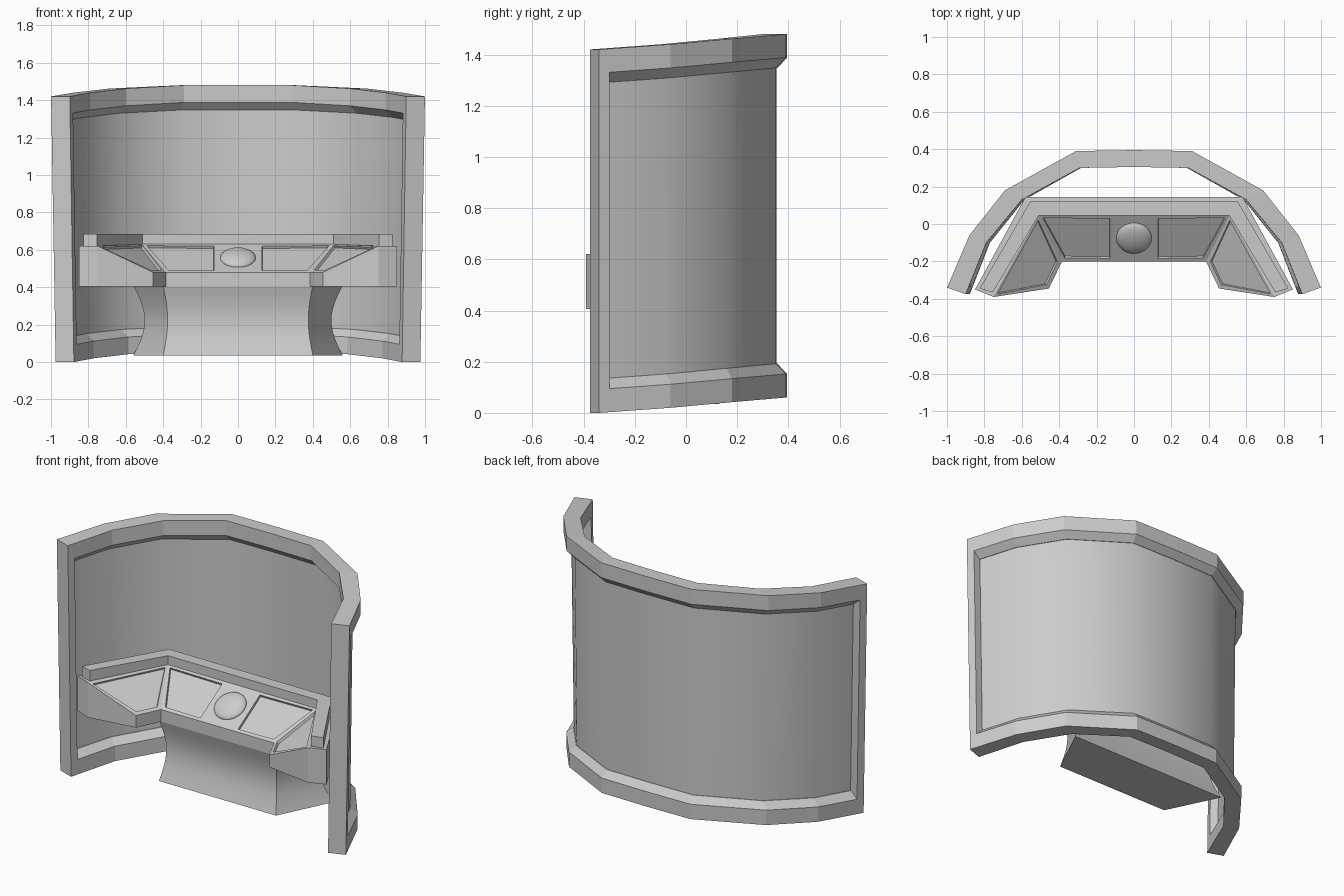
import bpy, bmesh, math

if "Cube" in bpy.data.objects:
    bpy.data.objects.remove(bpy.data.objects["Cube"])

def make(name, verts, faces, smooth=None):
    bm = bmesh.new()
    vs = [bm.verts.new(v) for v in verts]
    for f in faces:
        bm.faces.new([vs[i] for i in f])
    bmesh.ops.recalc_face_normals(bm, faces=bm.faces)
    me = bpy.data.meshes.new(name)
    bm.to_mesh(me)
    bm.free()
    ob = bpy.data.objects.new(name, me)
    bpy.context.collection.objects.link(ob)
    if smooth:
        bpy.context.view_layer.objects.active = ob
        ob.select_set(True)
        bpy.ops.object.shade_smooth_by_angle(angle=math.radians(smooth))
        ob.select_set(False)
    return ob

def loft(name, rings, smooth=None):
    n = len(rings[0])
    verts = [v for r in rings for v in r]
    faces = [(k*n+i, k*n+(i+1) % n, (k+1)*n+(i+1) % n, (k+1)*n+i)
             for k in range(len(rings)-1) for i in range(n)]
    faces += [tuple(range(n)), tuple(range((len(rings)-1)*n, len(rings)*n))]
    return make(name, verts, faces, smooth)

def mirrored(half, z):
    pts = half + [(-x, y) for x, y in reversed(half)]
    return [(x, y, z) for x, y in pts]

# Curved screen: plan stations (outer x, y, inner x, y, lift)
right = [(0.31, 0.39, 0.29, 0.30, 0.06), (0.69, 0.18, 0.60, 0.13, 0.042),
         (0.88, -0.06, 0.79, -0.10, 0.02), (1.0, -0.34, 0.90, -0.375, 0.0)]
stations = [(-a, b, -c, d, e) for a, b, c, d, e in reversed(right)]
stations += [(0, 0.395, 0, 0.305, 0.06)] + right
HEIGHT = 1.42

def screen_row(depth, z, end):
    rows = [list(s) for s in stations]
    for i, j in ((0, 1), (-1, -2)):
        rows[i] = [a + (b-a)*end for a, b in zip(stations[i], stations[j])]
    out = []
    for ox, oy, ix, iy, lift in rows:
        zz = z + lift
        taper = 1 - 0.025*(1 - zz/1.45)
        out.append(((ox + (ix-ox)*depth)*taper, oy + (iy-oy)*depth, zz))
    return out

def screen_ring(depth, inset, end):
    return (screen_row(depth, inset, end)
            + screen_row(depth, HEIGHT-inset, end)[::-1])

# Frame: bevelled border swept round the screen
rings = [screen_ring(0, 0, 0), screen_ring(0, 0.092, 0.15),
         screen_ring(0.42, 0.132, 0.19), screen_ring(0.58, 0.132, 0.19),
         screen_ring(1, 0.092, 0.15), screen_ring(1, 0, 0)]
n, m = len(rings[0]), len(rings)
make("screen_frame", [v for r in rings for v in r],
     [(k*n+i, k*n+(i+1) % n, ((k+1) % m)*n+(i+1) % n, ((k+1) % m)*n+i)
      for k in range(m) for i in range(n)])

# Panel: thin smooth sheet set in the frame
c = len(stations)
verts, faces = [], []
for depth in (0.45, 0.55):
    o = len(verts)
    verts += screen_row(depth, 0.128, 0.18) + screen_row(depth, HEIGHT-0.128, 0.18)
    faces += [(o+i, o+i+1, o+c+i+1, o+c+i) for i in range(c-1)]
k = 2*c
edge = list(range(c)) + list(range(2*c-1, c-1, -1))
faces += [(a, b, b+k, a+k) for a, b in zip(edge, edge[1:]+edge[:1])]
make("screen_panel", verts, faces, 40)

# Console: sloped desk with wings, one half mirrored
base = [(0, -0.2), (0.385, -0.2), (0.455, -0.345), (0.75, -0.39),
        (0.85, -0.35), (0.58, 0.145), (0, 0.145)]
tops = [0.48, 0.48, 0.48, 0.62, 0.62, 0.62, 0.62]
verts = [(x, y, 0.405) for x, y in base] + [(x, y, z) for (x, y), z in zip(base, tops)]
verts += [(0, 0.045, 0.63), (0.11, 0.045, 0.63), (0.51, 0.045, 0.63), (0.11, -0.2, 0.48)]
faces = [(0, 6, 5, 4, 3, 2, 1), (0, 1, 8, 17, 7)]
faces += [(i, i+1, i+8, i+7) for i in range(1, 6)]
faces += [(7, 17, 15, 14), (17, 8, 16, 15), (8, 9, 10, 16),
          (16, 10, 11, 12), (14, 15, 16, 12, 13)]
console = make("console_desk", verts, faces)
bm = bmesh.new()
bm.from_mesh(console.data)
bm.faces.ensure_lookup_table()
for f in bm.faces:
    if f.normal.z < 0 and f.calc_center_median().z > 0.5 and abs(f.normal.z) > 0.5:
        bmesh.ops.reverse_faces(bm, faces=bm.faces)
        break
# Sunken control panels
wells = [bm.faces[8], bm.faces[9]]
bmesh.ops.inset_individual(bm, faces=wells, thickness=0.027)
bmesh.ops.inset_individual(bm, faces=wells, thickness=0.002, depth=-0.014)
bm.to_mesh(console.data)
bm.free()
mod = console.modifiers.new("Mirror", 'MIRROR')
mod.use_axis[0] = True

# Raised rim along the back of the desk
rim = [(0.755, -0.365), (0.825, -0.345), (0.555, 0.12)]
rim_inner = (0.51, 0.045)
outline = [rim_inner] + rim
pts = outline + [(-x, y) for x, y in reversed(outline)]
N = len(pts)
make("console_rim", [(x, y, z) for z in (0.6, 0.685) for x, y in pts],
     [(i, (i+1) % N, N+(i+1) % N, N+i) for i in range(N)]
     + [tuple(range(N)), tuple(range(N, 2*N))])

# Pedestal: waisted trapezoid column
levels = []
for i in range(13):
    u = i/12
    d = 0.038*math.sin(math.pi*u)
    levels.append(mirrored([(0.40-0.63*d, -0.2+d), (0.56-1.6*d, 0.13-d)],
                           0.035 + 0.375*u))
loft("pedestal", levels, 30)

# Control ball: shallow dome on the desk slope
bpy.ops.mesh.primitive_uv_sphere_add(segments=32, ring_count=16, radius=0.095,
                                     location=(0, -0.075, 0.556),
                                     rotation=(math.atan2(0.15, 0.245), 0, 0))
ball = bpy.context.object
ball.name = "control_ball"
ball.scale = (1, 1, 0.35)
bpy.ops.object.shade_smooth()
